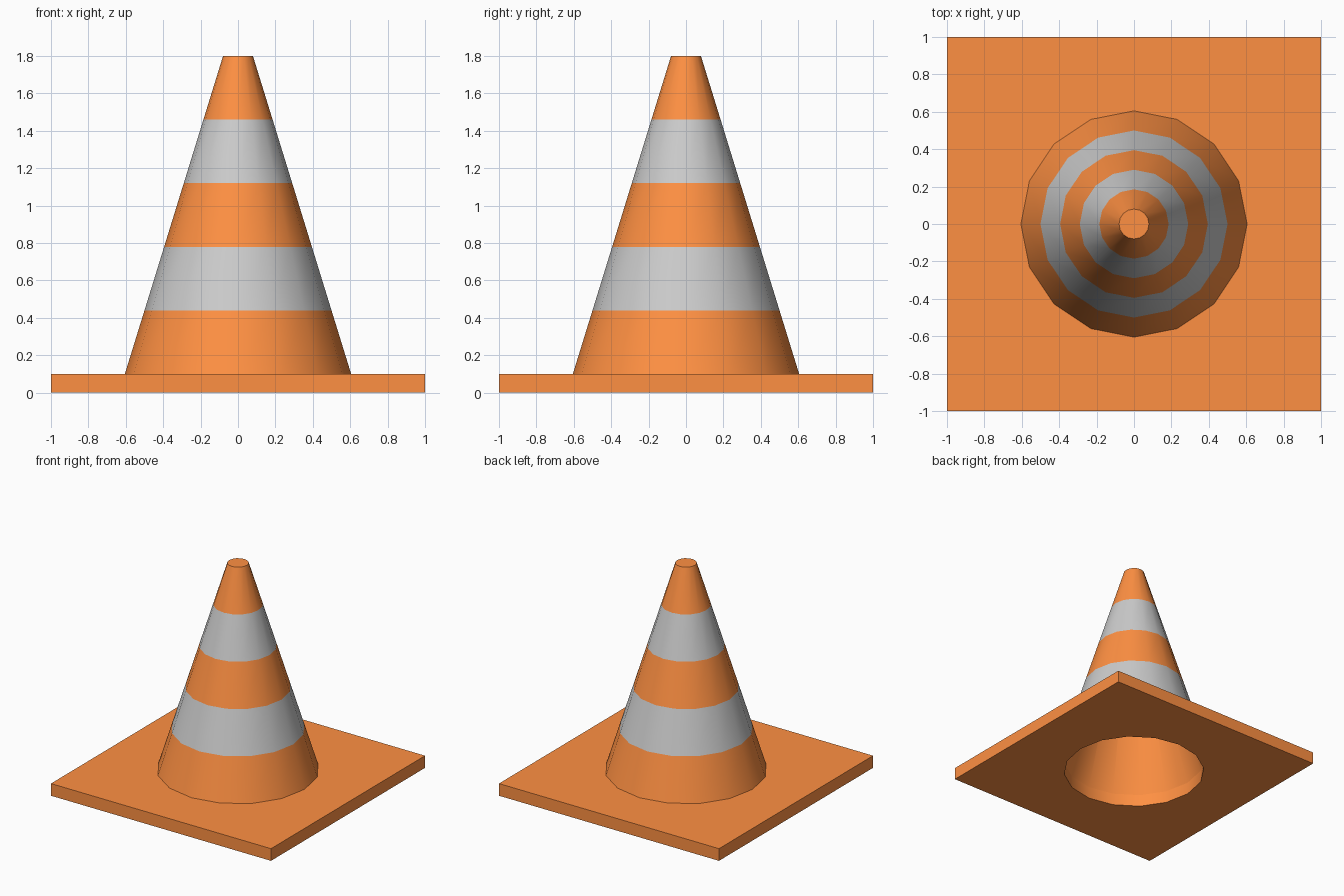
import bpy, bmesh, math

if "Cube" in bpy.data.objects:
    bpy.data.objects.remove(bpy.data.objects["Cube"])

SIDES = 16
BASE_TOP, TIP_Z = 0.10, 1.80
R_BOTTOM, R_TOP, HOLE_R = 0.605, 0.08, 0.55


def material(name, rgb):
    m = bpy.data.materials.new(name)
    m.diffuse_color = (*rgb, 1)
    m.use_nodes = True
    m.node_tree.nodes["Principled BSDF"].inputs["Base Color"].default_value = m.diffuse_color
    return m


orange = material("orange", (1.0, 0.28, 0.055))
white = material("reflective_grey", (0.8, 0.8, 0.8))


def add_object(name, bm, mats):
    me = bpy.data.meshes.new(name)
    bm.to_mesh(me)
    bm.free()
    ob = bpy.data.objects.new(name, me)
    bpy.context.collection.objects.link(ob)
    for m in mats:
        me.materials.append(m)
    return ob


def smooth(ob):
    bpy.ops.object.select_all(action='DESELECT')
    ob.select_set(True)
    bpy.context.view_layer.objects.active = ob
    bpy.ops.object.shade_smooth_by_angle(angle=math.radians(30))


def ring(bm, r, z):
    return [bm.verts.new((r * math.cos(a), r * math.sin(a), z))
            for a in (2 * math.pi * i / SIDES for i in range(SIDES))]


def bridge(bm, lo, hi, mat=0):
    for i in range(SIDES):
        j = (i + 1) % SIDES
        bm.faces.new((lo[i], lo[j], hi[j], hi[i])).material_index = mat


# Hollow cone: five striped bands outside, plain orange lining inside
bm = bmesh.new()
outer = []
for k in range(6):
    t = k / 5
    outer.append(ring(bm, R_BOTTOM + (R_TOP - R_BOTTOM) * t,
                      BASE_TOP + (TIP_Z - BASE_TOP) * t))
for k in range(5):
    bridge(bm, outer[k], outer[k + 1], k % 2)
bm.faces.new(outer[-1])
inner_low = ring(bm, HOLE_R, BASE_TOP)
inner_high = ring(bm, 0.04, TIP_Z - 0.05)
bridge(bm, inner_low, inner_high)
bm.faces.new(inner_high)
bridge(bm, inner_low, outer[0])
bmesh.ops.recalc_face_normals(bm, faces=bm.faces)
smooth(add_object("striped_cone", bm, [orange, white]))

# Square base plate with a round opening under the cone
bm = bmesh.new()
bmesh.ops.create_cube(bm, size=1)
bmesh.ops.scale(bm, vec=(2, 2, BASE_TOP), verts=bm.verts)
bmesh.ops.translate(bm, vec=(0, 0, BASE_TOP / 2), verts=bm.verts)
base = add_object("base_plate", bm, [orange])

bm = bmesh.new()
low, high = ring(bm, HOLE_R, -0.2), ring(bm, HOLE_R, 0.3)
bridge(bm, low, high)
bm.faces.new(low)
bm.faces.new(high)
bmesh.ops.recalc_face_normals(bm, faces=bm.faces)
cutter = add_object("opening_cutter", bm, [orange])
cutter.hide_render = True

cut = base.modifiers.new("opening", 'BOOLEAN')
cut.operation = 'DIFFERENCE'
cut.solver = 'EXACT'
cut.object = cutter
bpy.context.view_layer.objects.active = base
bpy.ops.object.modifier_apply(modifier=cut.name)
bpy.data.objects.remove(cutter)
smooth(base)
